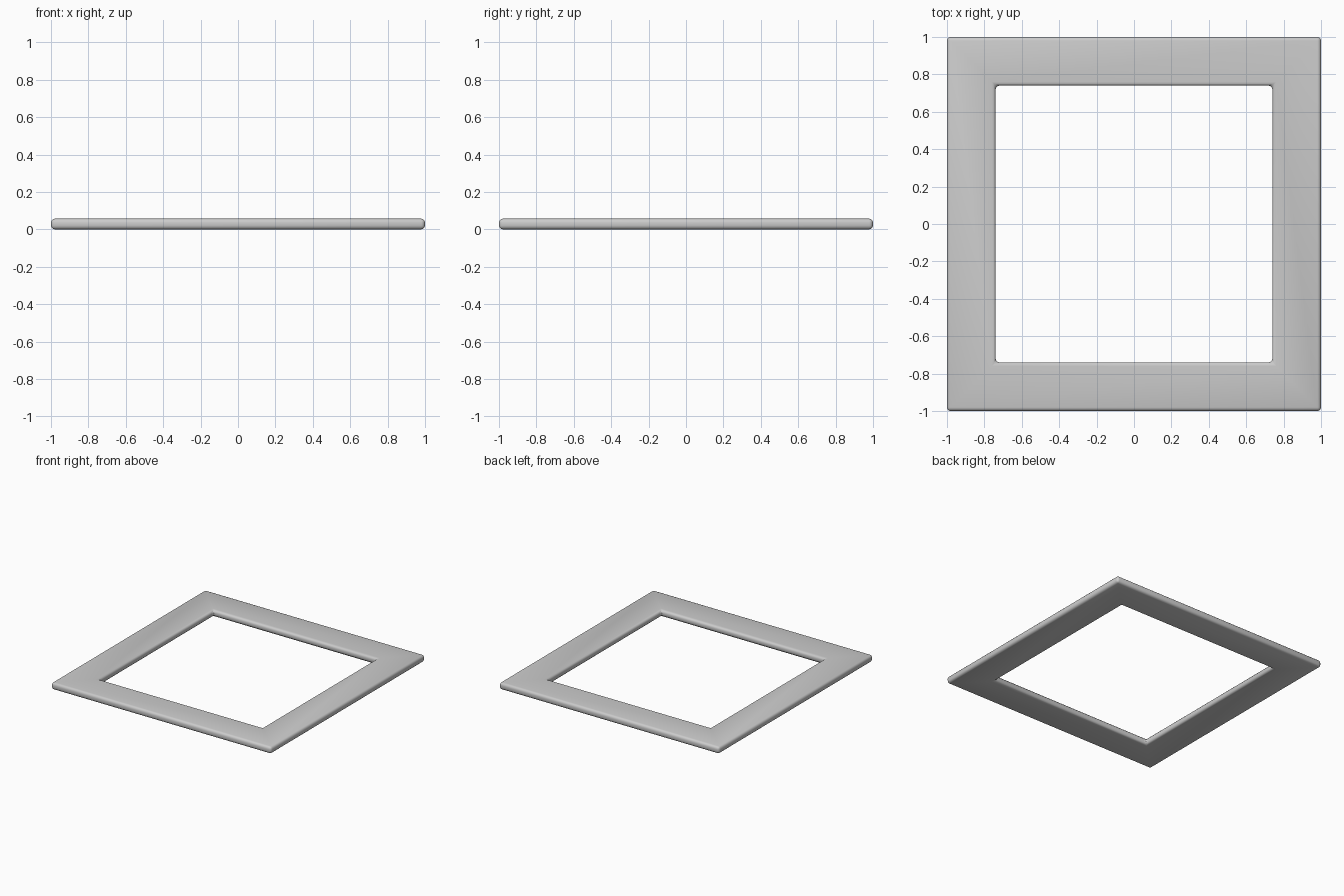
import bpy, bmesh

if "Cube" in bpy.data.objects:
    bpy.data.objects.remove(bpy.data.objects["Cube"])

OUTER, INNER, HEIGHT = 1.0, 0.74, 0.057
CORNERS = [(-1, -1), (1, -1), (1, 1), (-1, 1)]

bm = bmesh.new()


def ring(half, z):
    return [bm.verts.new((x * half, y * half, z)) for x, y in CORNERS]


# Square frame: four corner loops joined into a closed tube
loops = [ring(OUTER, 0), ring(OUTER, HEIGHT), ring(INNER, HEIGHT), ring(INNER, 0)]
for i in range(4):
    a, b = loops[i], loops[(i + 1) % 4]
    for j in range(4):
        k = (j + 1) % 4
        bm.faces.new((a[j], a[k], b[k], b[j]))
bmesh.ops.recalc_face_normals(bm, faces=bm.faces[:])

mesh = bpy.data.meshes.new("square_frame")
bm.to_mesh(mesh)
bm.free()
frame = bpy.data.objects.new("square_frame", mesh)
bpy.context.collection.objects.link(frame)

# Softly rounded edges inside and out
bevel = frame.modifiers.new("rounded_edges", 'BEVEL')
bevel.width = 0.02
bevel.segments = 3
bevel.limit_method = 'ANGLE'

bpy.context.view_layer.objects.active = frame
frame.select_set(True)
bpy.ops.object.modifier_apply(modifier=bevel.name)
bpy.ops.object.shade_smooth_by_angle()
